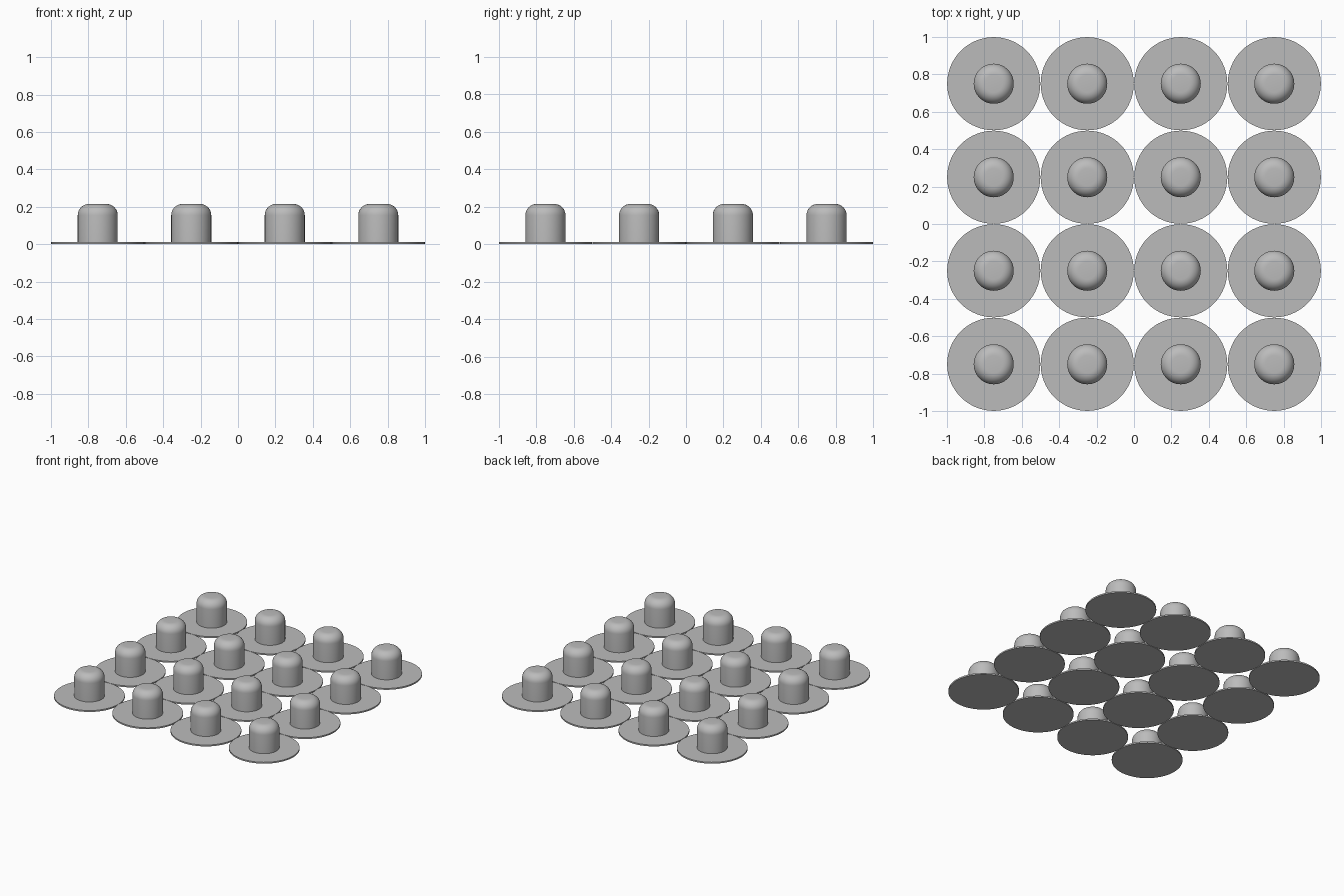
import bpy, bmesh, math

cube = bpy.data.objects.get("Cube")
if cube:
    bpy.data.objects.remove(cube, do_unlink=True)

grey = bpy.data.materials.new("plain grey")
grey.use_nodes = True
colour = (0.5, 0.5, 0.5, 1)
grey.diffuse_color = colour
grey.node_tree.nodes["Principled BSDF"].inputs["Base Color"].default_value = colour

SIDES = 64
SPACING = 0.5
DISC_RADIUS, DISC_TOP = 0.249, 0.011
PEG_RADIUS, PEG_TOP, FILLET = 0.107, 0.215, 0.06


def lathe(name, profile):
    """Spin a profile of (radius, height) points about z into a closed solid."""
    bm = bmesh.new()
    verts = [bm.verts.new((r, 0, z)) for r, z in profile]
    edges = [bm.edges.new(pair) for pair in zip(verts, verts[1:])]
    bmesh.ops.spin(bm, geom=verts + edges, cent=(0, 0, 0), axis=(0, 0, 1),
                   angle=math.tau, steps=SIDES)
    bmesh.ops.remove_doubles(bm, verts=bm.verts, dist=1e-5)
    bmesh.ops.recalc_face_normals(bm, faces=bm.faces)
    mesh = bpy.data.meshes.new(name)
    bm.to_mesh(mesh)
    bm.free()
    mesh.materials.append(grey)
    obj = bpy.data.objects.new(name, mesh)
    bpy.context.collection.objects.link(obj)
    bpy.ops.object.select_all(action="DESELECT")
    obj.select_set(True)
    bpy.context.view_layer.objects.active = obj
    bpy.ops.object.shade_smooth_by_angle(angle=math.radians(40))
    return obj


# Round flange below, peg with a rounded shoulder above, as one solid
shoulder = [(PEG_RADIUS - FILLET + FILLET * math.cos(a),
             PEG_TOP - FILLET + FILLET * math.sin(a))
            for a in (math.pi / 2 * i / 8 for i in range(9))]
stud = lathe("stud", [(0, 0), (DISC_RADIUS, 0), (DISC_RADIUS, DISC_TOP),
                      (PEG_RADIUS, DISC_TOP)] + shoulder + [(0, PEG_TOP)])

# Four by four grid of studs sharing one mesh
for row in range(4):
    for column in range(4):
        copy = stud if row == column == 0 else stud.copy()
        if copy is not stud:
            bpy.context.collection.objects.link(copy)
        copy.name = f"stud_row{row + 1}_column{column + 1}"
        copy.location = ((column - 1.5) * SPACING, (row - 1.5) * SPACING, 0)
